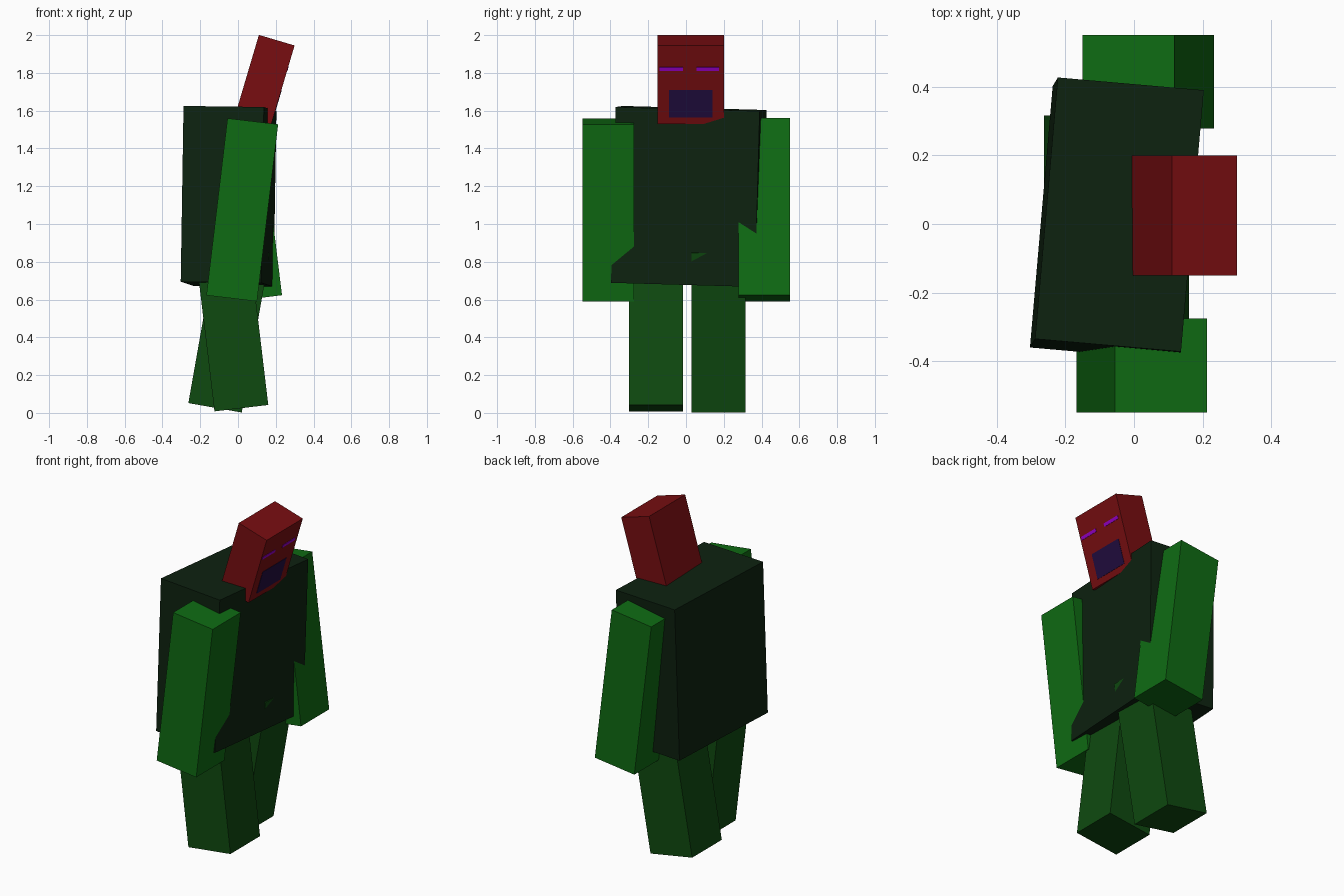
import bpy
from math import radians
from mathutils import Matrix, Vector, Euler

if "Cube" in bpy.data.objects:
    bpy.data.objects.remove(bpy.data.objects["Cube"])


def material(name, rgb):
    """Colour given in display values, stored as linear."""
    m = bpy.data.materials.new(name)
    m.diffuse_color = [((c + 0.055) / 1.055) ** 2.4 if c > 0.04 else c / 12.92 for c in rgb] + [1]
    m.use_nodes = True
    m.node_tree.nodes["Principled BSDF"].inputs["Base Color"].default_value = m.diffuse_color
    return m


RED = material("red", (0.47, 0.053, 0.065))
DARK = material("dark_green", (0.052, 0.133, 0.062))
GREEN = material("green", (0.058, 0.42, 0.074))
LEG = material("leg_green", (0.058, 0.29, 0.062))
PURPLE = material("purple", (0.58, 0.0, 0.77))
NAVY = material("navy", (0.13, 0.05, 0.25))


def box(name, size, loc, rot, mat):
    """Box with baked size, placed at its centre and rotated in degrees."""
    bpy.ops.mesh.primitive_cube_add(size=1, location=loc, rotation=[radians(a) for a in rot])
    ob = bpy.context.object
    ob.name = name
    ob.data.transform(Matrix.Diagonal((*size, 1)))
    ob.data.materials.append(mat)
    return ob


# Torso, slightly twisted
box("torso", (0.427, 0.765, 0.931), (-0.05, 0.015, 1.146), (-1.62, 0.78, -5), DARK)

# Arms and legs in mid-stride
ARM, LIMB = (0.27, 0.273, 0.944), (0.287, 0.287, 0.858)
box("right_arm", ARM, (0.0225, -0.4125, 1.075), (0, 6.8, 0), GREEN)
box("left_arm", ARM, (0.0415, 0.4145, 1.075), (0, -7, 0), GREEN)
box("right_leg", LIMB, (-0.033, -0.159, 0.451), (0, -6.8, 0), LEG)
box("left_leg", LIMB, (-0.047, 0.172, 0.4495), (0, 10, 0), LEG)

# Head, tipped forward
HEAD_LOC, HEAD_ROT = Vector((0.1435, 0.025, 1.765)), (0, 16.5, 0)
box("head", (0.197, 0.35, 0.434), HEAD_LOC, HEAD_ROT, RED)

# Face panels lying on the head's front face
turn = Euler([radians(a) for a in HEAD_ROT]).to_matrix()
for name, y, z, w, h, mat in (
    ("right_eye", -0.1025, 0.087, 0.125, 0.02, PURPLE),
    ("left_eye", 0.09, 0.087, 0.12, 0.02, PURPLE),
    ("mouth", 0.0, -0.104, 0.23, 0.151, NAVY),
):
    box(name, (0.004, w, h), HEAD_LOC + turn @ Vector((0.0985, y, z)), HEAD_ROT, mat)
